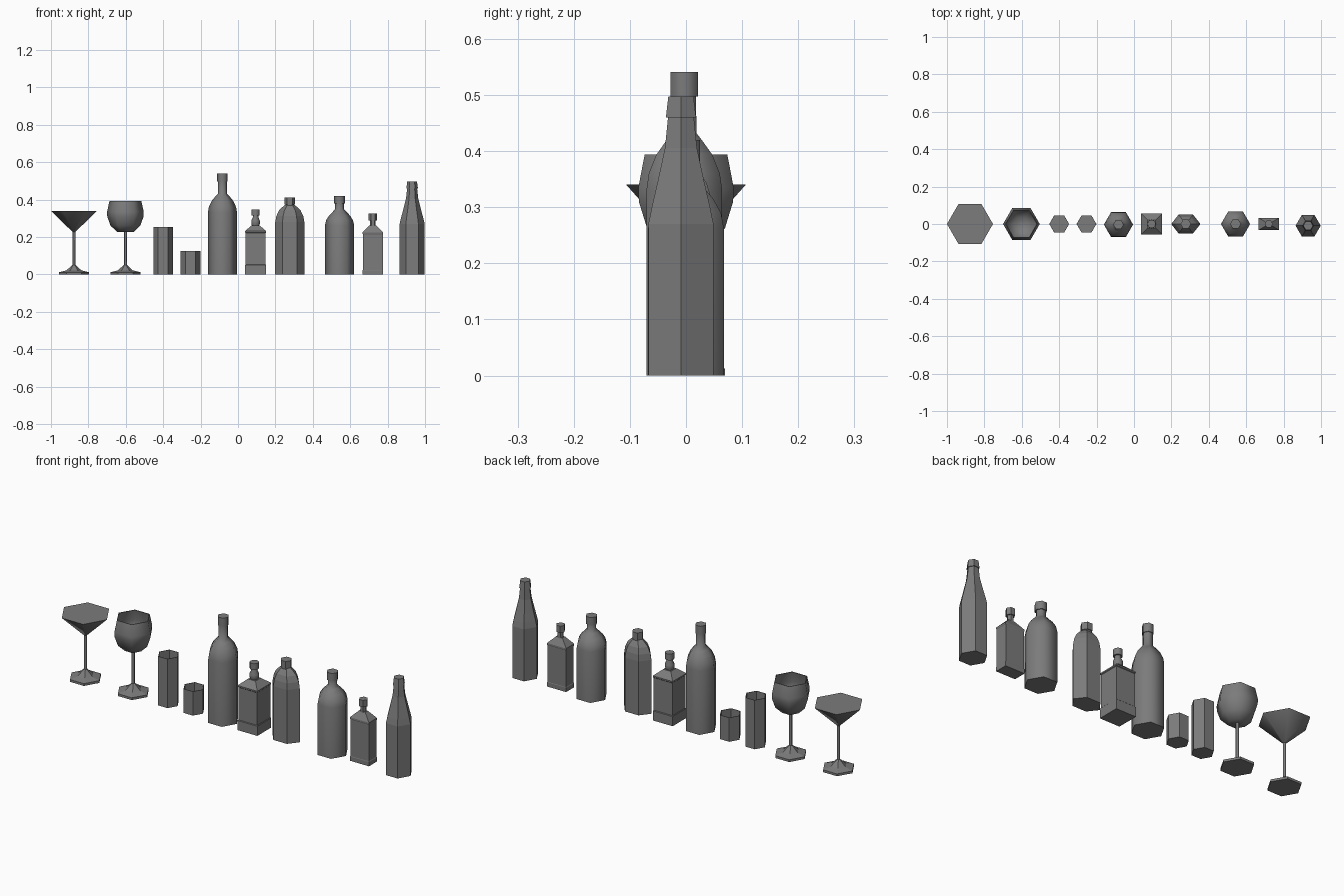
import bpy, bmesh, math

cube = bpy.data.objects.get("Cube")
if cube:
    bpy.data.objects.remove(cube, do_unlink=True)

GREY = (0.2, 0.2, 0.2, 1)
mat = bpy.data.materials.new("plain grey")
mat.use_nodes = True
mat.diffuse_color = GREY
mat.node_tree.nodes["Principled BSDF"].inputs["Base Color"].default_value = GREY


def loft(name, x, profile, sides=6, y=0.0, squash=1.0, smooth=None):
    """Stack polygon rings given as (radius, height) and cap both ends."""
    bm = bmesh.new()
    rings = []
    turn = math.pi / 4 if sides == 4 else 0
    for r, z in profile:
        if sides == 4:
            r *= math.sqrt(2)
        ring = []
        for i in range(sides):
            a = turn + math.tau * i / sides
            ring.append(bm.verts.new((r * math.cos(a), r * math.sin(a) * squash, z)))
        rings.append(ring)
    for low, high in zip(rings, rings[1:]):
        for i in range(sides):
            j = (i + 1) % sides
            bm.faces.new((low[i], low[j], high[j], high[i]))
    bm.faces.new(rings[0][::-1])
    bm.faces.new(rings[-1])
    mesh = bpy.data.meshes.new(name)
    bm.to_mesh(mesh)
    bm.free()
    mesh.materials.append(mat)
    ob = bpy.data.objects.new(name, mesh)
    ob.location = (x, y, 0)
    bpy.context.collection.objects.link(ob)
    if smooth:
        bpy.ops.object.select_all(action='DESELECT')
        ob.select_set(True)
        bpy.context.view_layer.objects.active = ob
        bpy.ops.object.shade_smooth_by_angle(angle=math.radians(smooth))
    return ob


def foot_and_stem(name, x, top):
    loft(name + "_foot", x, [(0.08, 0), (0.08, 0.012), (0.04, 0.022), (0.008, 0.052)])
    loft(name + "_stem", x, [(0.008, 0.045), (0.008, top)], smooth=65)


# Stemmed glasses
foot_and_stem("cocktail_glass", -0.877, 0.24)
loft("cocktail_glass_bowl", -0.877, [(0.008, 0.228), (0.123, 0.34)], smooth=65)
foot_and_stem("wine_glass", -0.602, 0.235)
wall = [(0.045, 0.228), (0.08, 0.262), (0.097, 0.31), (0.098, 0.335), (0.085, 0.394)]
inside = [(r - 0.004, z + 0.003) for r, z in wall[:-1]]
loft("wine_glass_bowl", -0.602, wall + [(0.081, 0.394)] + inside[::-1], smooth=65)

# Straight tumblers, hollow
for name, x, h in (("tall_tumbler", -0.4, 0.255), ("short_tumbler", -0.254, 0.125)):
    loft(name, x, [(0.053, 0), (0.053, h), (0.05, h), (0.05, 0.005)])

# Large wine bottle
loft("wine_bottle", -0.083, [(0.078, 0), (0.078, 0.33), (0.073, 0.36), (0.058, 0.393),
     (0.04, 0.415), (0.025, 0.432), (0.024, 0.5)], y=-0.003, smooth=65)
loft("wine_bottle_cap", -0.083, [(0.028, 0.497), (0.028, 0.541)], y=-0.003, smooth=65)

# Square decanter with a round bulbed neck
loft("square_bottle", 0.094, [(0.057, 0), (0.057, 0.05), (0.054, 0.053), (0.054, 0.222),
     (0.057, 0.225), (0.057, 0.232), (0.022, 0.262)], sides=4)
loft("square_bottle_neck", 0.094, [(0.016, 0.255), (0.023, 0.272), (0.023, 0.288),
     (0.015, 0.305), (0.015, 0.318)], sides=12, smooth=40)
loft("square_bottle_cap", 0.094, [(0.022, 0.315), (0.022, 0.348)], sides=12, smooth=40)

# Flattened flask
loft("flask", 0.277, [(0.078, 0), (0.078, 0.28), (0.072, 0.312), (0.058, 0.342),
     (0.04, 0.36), (0.026, 0.372)], squash=0.74)
loft("flask_neck", 0.277, [(0.023, 0.355), (0.023, 0.38)])
loft("flask_cap", 0.277, [(0.028, 0.375), (0.028, 0.411)])

# Round-shouldered spirit bottle
loft("spirit_bottle", 0.543, [(0.078, 0), (0.078, 0.262), (0.072, 0.29), (0.056, 0.315),
     (0.034, 0.338), (0.024, 0.35), (0.024, 0.385)], smooth=65)
loft("spirit_bottle_cap", 0.543, [(0.029, 0.38), (0.029, 0.42)], smooth=65)

# Small rectangular bottle
loft("small_bottle", 0.721, [(0.055, 0), (0.055, 0.022), (0.053, 0.025), (0.053, 0.215),
     (0.055, 0.218), (0.055, 0.226), (0.018, 0.262)], sides=4, squash=0.6)
loft("small_bottle_neck", 0.721, [(0.015, 0.25), (0.015, 0.295)])
loft("small_bottle_cap", 0.721, [(0.022, 0.29), (0.022, 0.325)])

# Long-necked beer bottle
loft("beer_bottle", 0.931, [(0.067, 0), (0.067, 0.27), (0.06, 0.3), (0.048, 0.345),
     (0.033, 0.405), (0.026, 0.465)], y=-0.009)
loft("beer_bottle_cap", 0.931, [(0.031, 0.46), (0.026, 0.497)], y=-0.009)
